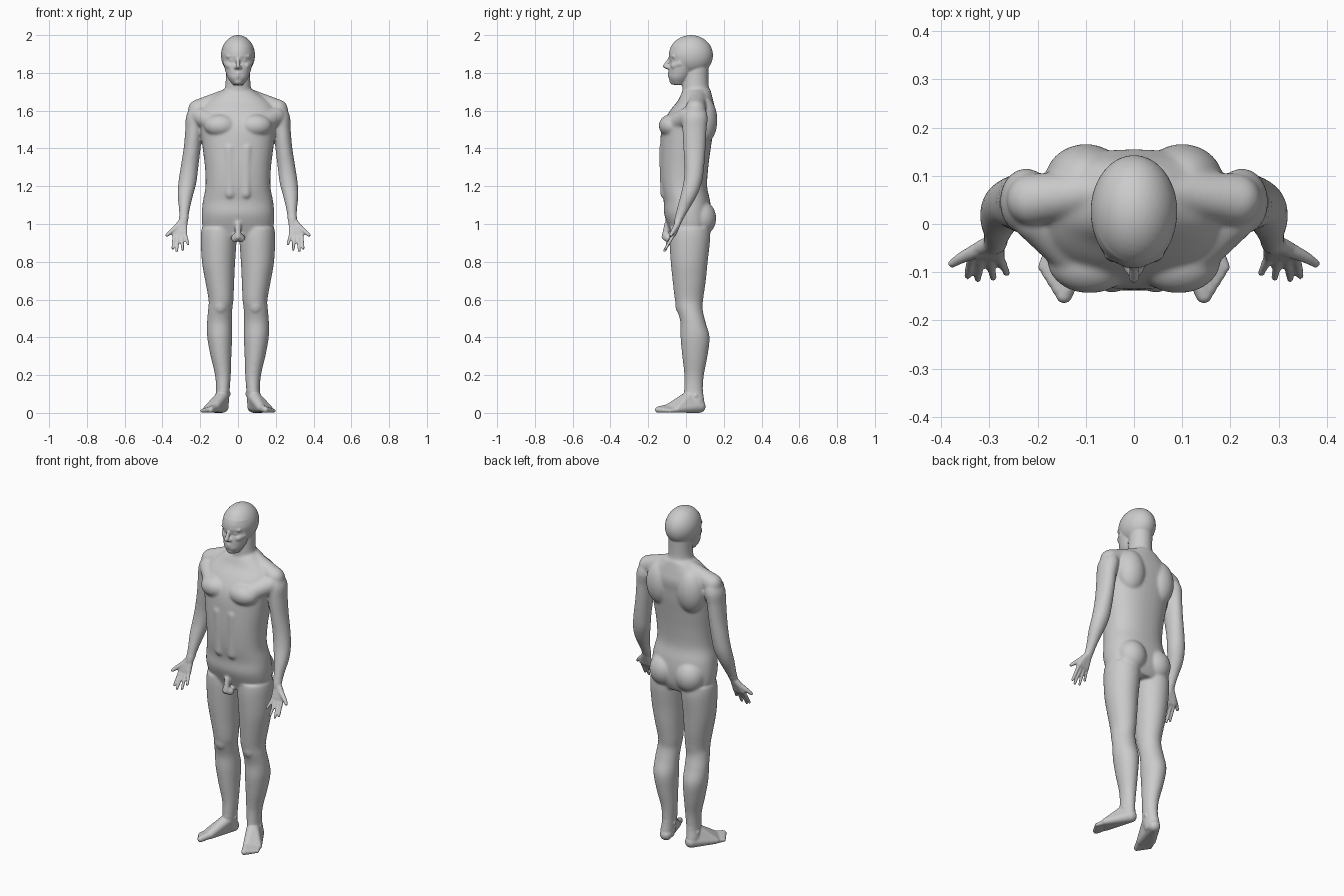
import bpy
import bmesh
from math import cos, sin, pi, copysign
from mathutils import Matrix, Vector

cube = bpy.data.objects.get("Cube")
if cube:
    bpy.data.objects.remove(cube, do_unlink=True)

body_mesh = bmesh.new()

# Directions of a unit sphere, shared by every rounded form
template = bmesh.new()
bmesh.ops.create_icosphere(template, subdivisions=3, radius=1)
SPHERE = [vert.co.copy() for vert in template.verts]
template.free()


def sides(paired):
    return (1, -1) if paired else (1,)


def hull(*balls, paired=True):
    """Tight skin around several balls, each given as x, y, z, radius."""
    for side in sides(paired):
        points = []
        for x, y, z, radius in balls:
            center = Vector((x * side, y, z))
            points += [body_mesh.verts.new(center + radius * direction) for direction in SPHERE]
        result = bmesh.ops.convex_hull(body_mesh, input=points)
        spare = {item for item in result["geom_interior"] + result["geom_unused"]
                 if isinstance(item, bmesh.types.BMVert)}
        bmesh.ops.delete(body_mesh, geom=list(spare), context="VERTS")


def blob(center, radii, paired=True):
    """Ellipsoid muscle or bone mass."""
    for side in sides(paired):
        place = Matrix.Translation((center[0] * side, center[1], center[2]))
        bmesh.ops.create_icosphere(body_mesh, subdivisions=4, radius=1,
                                   matrix=place @ Matrix.Diagonal((*radii, 1)))


def chain(*balls, paired=True):
    """Row of tapered capsules through the given balls."""
    for start, end in zip(balls, balls[1:]):
        hull(start, end, paired=paired)


def spline(rows, steps=6):
    """Smoothly fill in between the rows of a section table."""
    rows = [Vector(row) for row in rows]
    padded = [rows[0]] + rows + [rows[-1]]
    for before, start, end, after in zip(padded, padded[1:], padded[2:], padded[3:]):
        for step in range(steps):
            t = step / steps
            slope_in, slope_out = (end - before) / 2, (after - start) / 2
            yield (start + slope_in * t
                   + (3 * (end - start) - 2 * slope_in - slope_out) * t ** 2
                   + (2 * (start - end) + slope_in + slope_out) * t ** 3)
    yield rows[-1]


def loft(rows, paired=True, power=2.0, count=40):
    """Level rounded sections, each given as z, x, y, half width, half depth."""
    def bulge(value):
        return copysign(abs(value) ** (2 / power), value)

    sections = list(spline(rows))
    for side in sides(paired):
        rings = []
        for z, x, y, width, depth in sections:
            angles = [2 * pi * index / count for index in range(count)]
            rings.append([body_mesh.verts.new((side * (x + width * bulge(cos(angle))),
                                               y + depth * bulge(sin(angle)), z))
                          for angle in angles])
        for low, high in zip(rings, rings[1:]):
            for index in range(count):
                following = (index + 1) % count
                body_mesh.faces.new((low[index], low[following], high[following], high[index]))
        body_mesh.faces.new(rings[0])
        body_mesh.faces.new(rings[-1])


def mix(start, end, t):
    return tuple(a + (b - a) * t for a, b in zip(start, end))


# Trunk from hips to the base of the neck
loft([
    (.93, 0, .02, .15, .09),
    (.98, 0, .02, .185, .11),
    (1.05, 0, .01, .192, .125),
    (1.12, 0, .005, .186, .123),
    (1.2, 0, -.01, .172, .122),
    (1.3, 0, -.01, .175, .128),
    (1.4, 0, -.003, .187, .134),
    (1.48, 0, .005, .197, .138),
    (1.54, 0, .015, .205, .134),
    (1.6, 0, .035, .2, .12),
    (1.65, 0, .05, .165, .095),
    (1.69, 0, .055, .11, .08),
    (1.71, 0, .06, .08, .07),
], paired=False, power=2.3)

# Chest, belly, shoulder blades, shoulders and buttocks
blob((.092, -.076, 1.52), (.088, .068, .062))
hull((.12, -.065, 1.53, .05), (.2, .01, 1.57, .05))
hull((.042, -.106, 1.16, .03), (.046, -.11, 1.4, .033))
blob((.1, .09, 1.55), (.085, .076, .13))
hull((.05, .07, 1.68, .04), (.21, .05, 1.605, .055))
blob((.085, .077, 1.03), (.085, .083, .095))

# Groin
hull((0, -.1, 1, .016), (0, -.113, .93, .018), paired=False)
blob((.016, -.095, .925), (.021, .022, .025))

# Neck
loft([
    (1.64, 0, .06, .1, .085),
    (1.7, 0, .055, .077, .075),
    (1.74, 0, .05, .066, .069),
    (1.84, 0, .058, .064, .062),
], paired=False)

# Skull and face
blob((0, .026, 1.893), (.09, .117, .107), paired=False)
loft([
    (1.737, 0, -.04, .028, .032),
    (1.77, 0, -.035, .052, .056),
    (1.8, 0, -.025, .064, .067),
    (1.84, 0, -.015, .074, .074),
    (1.868, 0, -.01, .08, .07),
    (1.9, 0, .0, .084, .088),
    (1.94, 0, .01, .078, .09),
], paired=False)
chain((0, -.083, 1.88, .009), (0, -.112, 1.835, .011), paired=False)
hull((0, -.1, 1.828, .009), (.012, -.094, 1.829, .009))
hull((.012, -.083, 1.889, .009), (.052, -.063, 1.888, .011))
hull((.042, -.06, 1.838, .02), (.058, -.03, 1.85, .02))
blob((.032, -.068, 1.866), (.014, .013, .009))
hull((0, -.092, 1.797, .007), (.02, -.083, 1.794, .005))
hull((0, -.09, 1.784, .008), (.018, -.082, 1.787, .005))
blob((0, -.068, 1.756), (.024, .019, .019), paired=False)

# Legs with kneecaps
loft([
    (.98, .1, .02, .093, .105),
    (.92, .102, .02, .095, .108),
    (.8, .103, .017, .088, .098),
    (.7, .097, .017, .077, .088),
    (.6, .09, .016, .066, .075),
    (.55, .094, .02, .064, .068),
    (.48, .098, .037, .066, .067),
    (.4, .097, .048, .066, .077),
    (.3, .09, .047, .055, .067),
    (.2, .08, .043, .042, .052),
    (.12, .08, .04, .036, .05),
    (.06, .085, .045, .037, .052),
    (.02, .085, .055, .034, .045),
])
blob((.093, -.028, .567), (.036, .028, .045))

# Ankle bones and feet
hull((.05, .042, .1, .012), (.112, .05, .09, .012))
hull((.085, .02, .085, .034), (.083, .07, .034, .034), (.123, -.09, .026, .023),
     (.168, -.045, .019, .018))
for toe in range(5):
    t = toe / 4
    root = mix((.126, -.1, .025, .02), (.17, -.05, .016, .014), t)
    tip = mix((.145, -.148, .017, .017), (.19, -.09, .011, .01), t)
    hull(root, tip)

# Arms
loft([
    (1.63, .212, .05, .035, .045),
    (1.57, .222, .048, .053, .067),
    (1.5, .233, .045, .046, .064),
    (1.4, .243, .045, .045, .059),
    (1.3, .257, .044, .047, .052),
    (1.22, .268, .035, .048, .049),
    (1.15, .279, .014, .041, .044),
    (1.08, .284, -.015, .029, .033),
    (1.02, .288, -.04, .024, .022),
    (.99, .292, -.048, .022, .016),
])

# Hands with palms to the front
hull((.286, -.035, 1.03, .018), (.336, -.062, .95, .013), (.28, -.066, .945, .012),
     (.318, -.05, .99, .016))
chain((.322, -.053, .985, .016), (.358, -.07, .957, .012), (.377, -.082, .94, .009))
fingertips = [(.345, -.108, .87), (.324, -.114, .858), (.292, -.112, .863), (.264, -.102, .893)]
for finger, tip in enumerate(fingertips):
    root = mix((.336, -.062, .95), (.28, -.066, .945), finger / 3)
    hull((*root, .0105), (*tip, .0075))

# One skin over all the forms
bmesh.ops.recalc_face_normals(body_mesh, faces=body_mesh.faces)
mesh = bpy.data.meshes.new("body")
body_mesh.to_mesh(mesh)
body_mesh.free()
body = bpy.data.objects.new("body", mesh)
bpy.context.collection.objects.link(body)
bpy.context.view_layer.objects.active = body
body.select_set(True)
skin = body.modifiers.new("skin", "REMESH")
skin.mode = "VOXEL"
skin.voxel_size = .005
skin.use_smooth_shade = True
bpy.ops.object.modifier_apply(modifier=skin.name)


def is_broad(point):
    """Head, hands and feet keep their finer forms."""
    hand = abs(point.x) > .24 and point.z < 1.04
    return .12 < point.z < 1.73 and not hand


# Soften everything a little and the broad muscles more
broad = body.vertex_groups.new(name="broad_muscles")
broad.add([vert.index for vert in body.data.vertices if is_broad(vert.co)], 1, "REPLACE")
for label, repeats, group in (("soften_all", 3, ""), ("soften_muscles", 24, broad.name)):
    soften = body.modifiers.new(label, "SMOOTH")
    soften.factor = .5
    soften.iterations = repeats
    soften.vertex_group = group
    bpy.ops.object.modifier_apply(modifier=label)

# Plain grey colour
grey = bpy.data.materials.new("plain_grey")
grey.use_nodes = True
colour = (.6, .6, .6, 1)
grey.diffuse_color = colour
grey.node_tree.nodes["Principled BSDF"].inputs["Base Color"].default_value = colour
body.data.materials.clear()
body.data.materials.append(grey)
for face in body.data.polygons:
    face.material_index = 0
    face.use_smooth = True
